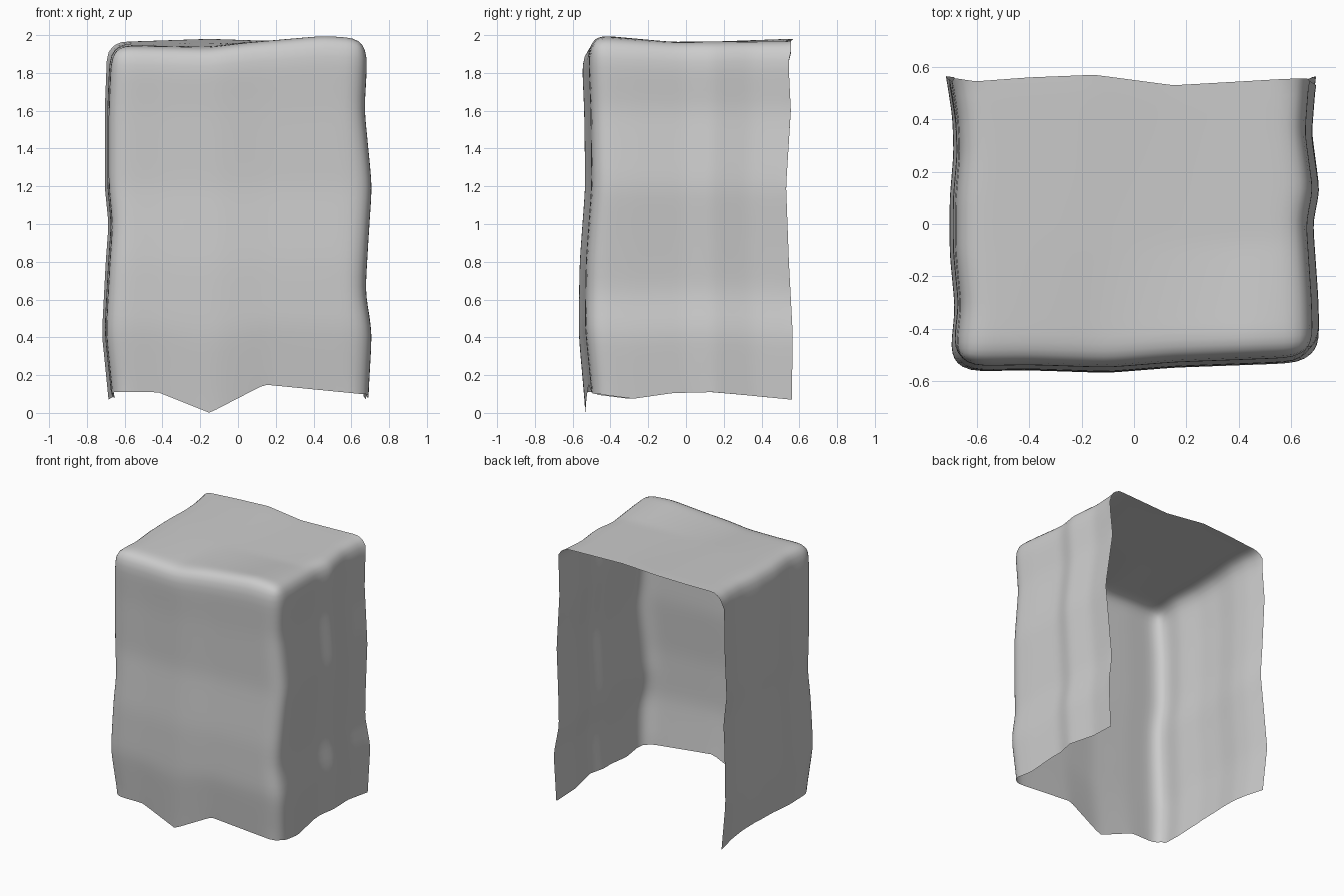
import bpy, bmesh
from mathutils import Vector

if "Cube" in bpy.data.objects:
    bpy.data.objects.remove(bpy.data.objects["Cube"])

# Rest box of the draped shell (open at back and bottom)
X, YF, YB, Z0, Z1, R = 0.69, -0.525, 0.55, 0.10, 1.965, 0.10

# Wavy wall outlines: (position, value)
LEFT_Z = [(0.1, .68), (.43, .715), (.8, .695), (1.0, .68), (1.2, .70), (1.6, .70), (1.85, .69)]
LEFT_Y = [(-.52, .70), (-.3, .675), (-.1, .695), (.1, .695), (.27, .68), (.4, .685), (.56, .71)]
RIGHT_Z = [(.08, .69), (.43, .71), (.64, .675), (.9, .69), (1.2, .71), (1.6, .67), (1.85, .685)]
RIGHT_Y = [(-.49, .705), (-.3, .70), (0, .68), (.13, .705), (.35, .675), (.55, .69)]
FRONT_X = [(-.68, -.53), (-.4, -.525), (-.1, -.535), (.15, -.515), (.42, -.505), (.68, -.495)]
FRONT_Z = [(.1, -.53), (.45, -.565), (.8, -.56), (1.2, -.53), (1.6, -.535), (1.95, -.55)]
BACK_X = [(-.7, .56), (-.6, .545), (-.4, .56), (-.15, .57), (.15, .53), (.6, .555)]
BACK_Z = [(.07, .56), (.43, .565), (.8, .545), (1.2, .53), (1.6, .555), (1.8, .545)]
HEM_X = [(-.68, .11), (-.43, .11), (-.15, 0.0), (.14, .15), (.65, .10)]
HEM_Y = [(-.5, .10), (-.3, .075), (-.08, .105), (.13, .11), (.3, .095), (.55, .07)]
TOP_FRONT = [(-.6, 1.945), (-.15, 1.935), (.03, 1.96), (.45, 2.0), (.62, 1.99)]
TOP_MID = [(-.6, 1.95), (0, 1.96), (.6, 1.965)]
TOP_BACK = [(-.6, 1.965), (-.15, 1.98), (.15, 1.97), (.6, 1.97)]


def interp(pts, t):
    if t <= pts[0][0]:
        return pts[0][1]
    for (a, va), (b, vb) in zip(pts, pts[1:]):
        if t <= b:
            return va + (vb - va) * (t - a) / (b - a)
    return pts[-1][1]


def clamp(v, lo, hi):
    return max(lo, min(hi, v))


def rounded(p):
    # Rounded edges on the front, sides and top only
    q = Vector((clamp(p.x, -X + R, X - R), max(p.y, YF + R), min(p.z, Z1 - R)))
    d = p - q
    return q + d.normalized() * R if d.length > 1e-6 else q


def wavy(p):
    x, y, z = p
    side_z, side_y = (RIGHT_Z, RIGHT_Y) if x > 0 else (LEFT_Z, LEFT_Y)
    wall = interp(side_z, z) + interp(side_y, y) - 0.703
    nx = x + (1 if x > 0 else -1) * (wall - X) * (abs(x) / X) ** 2
    front = interp(FRONT_X, x) + interp(FRONT_Z, z) + 0.53
    rear = interp(BACK_X, x) if z > 1.9 else interp(BACK_Z, z)
    t = clamp((y - YF) / (YB - YF), 0, 1)
    ny = y + (front - YF) * (1 - t) ** 2 + (rear - YB) * t ** 2
    s = clamp((y + .45) / .95, 0, 1)
    top = interp([(0, interp(TOP_FRONT, x)), (.4, interp(TOP_MID, x)),
                  (1, interp(TOP_BACK, x))], s)
    hem = interp(HEM_X, x) if y < YF + 0.05 else interp(HEM_Y, y)
    u = clamp((z - Z0) / (Z1 - Z0), 0, 1)
    nz = z + (top - Z1) * u ** 4 + (hem - Z0) * (1 - u) ** 4
    return Vector((nx, ny, nz))


# Draped shell
bm = bmesh.new()
bmesh.ops.create_cube(bm, size=2)
bmesh.ops.subdivide_edges(bm, edges=bm.edges[:], cuts=35, use_grid_fill=True)
gone = [f for f in bm.faces if f.calc_center_median().y > 0.9999
        or f.calc_center_median().z < -0.9999]
bmesh.ops.delete(bm, geom=gone, context='FACES')
for v in bm.verts:
    box = Vector((v.co.x * X, YF + (v.co.y + 1) / 2 * (YB - YF),
                  Z0 + (v.co.z + 1) / 2 * (Z1 - Z0)))
    v.co = wavy(rounded(box))

# Soften the waves, keeping the open border in place
inner = [v for v in bm.verts if not v.is_boundary]
for _ in range(3):
    bmesh.ops.smooth_vert(bm, verts=inner, factor=0.5,
                          use_axis_x=True, use_axis_y=True, use_axis_z=True)
for f in bm.faces:
    f.smooth = True
mesh = bpy.data.meshes.new("draped_cover")
bm.to_mesh(mesh)
bm.free()
obj = bpy.data.objects.new("draped_cover", mesh)
bpy.context.collection.objects.link(obj)
